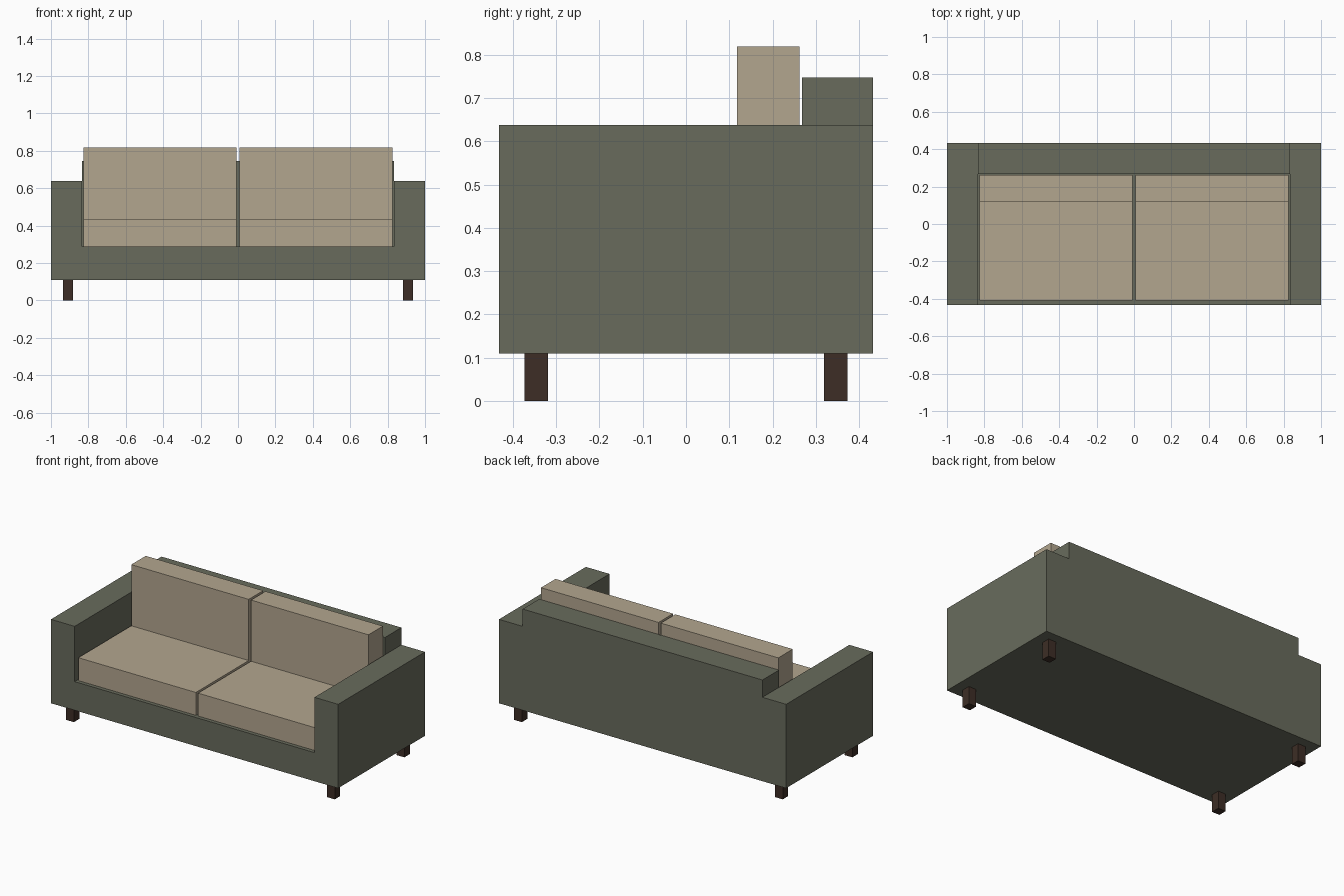
import bpy
import bmesh

if "Cube" in bpy.data.objects:
    bpy.data.objects.remove(bpy.data.objects["Cube"])


def material(name, rgb):
    mat = bpy.data.materials.new(name)
    mat.diffuse_color = (*rgb, 1.0)
    mat.use_nodes = True
    mat.node_tree.nodes["Principled BSDF"].inputs["Base Color"].default_value = mat.diffuse_color
    return mat


OLIVE = material("olive_fabric", (0.14, 0.148, 0.108))
BEIGE = material("beige_fabric", (0.45, 0.38, 0.275))
WOOD = material("dark_wood", (0.047, 0.027, 0.019))


def finish(name, bm, mat):
    bmesh.ops.recalc_face_normals(bm, faces=bm.faces[:])
    mesh = bpy.data.meshes.new(name)
    bm.to_mesh(mesh)
    bm.free()
    mesh.materials.append(mat)
    obj = bpy.data.objects.new(name, mesh)
    bpy.context.collection.objects.link(obj)
    return obj


def box(name, x, y, z, mat):
    """Box given by its (min, max) range on each axis."""
    bm = bmesh.new()
    bmesh.ops.create_cube(bm, size=1.0)
    for v in bm.verts:
        v.co = [r[0] if c < 0 else r[1] for c, r in zip(v.co, (x, y, z))]
    return finish(name, bm, mat)


DEPTH = 0.432       # half depth of the sofa
ARM_IN = 0.835      # inner face of the arms
BOTTOM, DECK, ARM_TOP = 0.11, 0.29, 0.638

# Base and both arms: one U-shaped profile extruded front to back
half = [(1, BOTTOM), (1, ARM_TOP), (ARM_IN, ARM_TOP), (ARM_IN, DECK)]
profile = half + [(-x, z) for x, z in reversed(half)]
bm = bmesh.new()
face = bm.faces.new([bm.verts.new((x, -DEPTH, z)) for x, z in profile])
ext = bmesh.ops.extrude_face_region(bm, geom=[face], use_keep_orig=True)
for v in ext["geom"]:
    if isinstance(v, bmesh.types.BMVert):
        v.co.y = DEPTH
finish("base_and_arms", bm, OLIVE)

# Backrest between the arms
box("backrest", (-ARM_IN, ARM_IN), (0.268, DEPTH), (DECK, 0.747), OLIVE)

# Cushions and legs, repeated on each side
for side, s in (("left", -1), ("right", 1)):
    cx = sorted((s * 0.008, s * 0.826))
    box(f"seat_cushion_{side}", cx, (-0.408, 0.262), (DECK, 0.434), BEIGE)
    box(f"back_cushion_{side}", cx, (0.118, 0.262), (0.434, 0.819), BEIGE)
    lx = sorted((s * 0.882, s * 0.935))
    for end, t in (("front", -1), ("back", 1)):
        ly = sorted((t * 0.319, t * 0.373))
        box(f"{end}_leg_{side}", lx, ly, (0.0, BOTTOM), WOOD)
